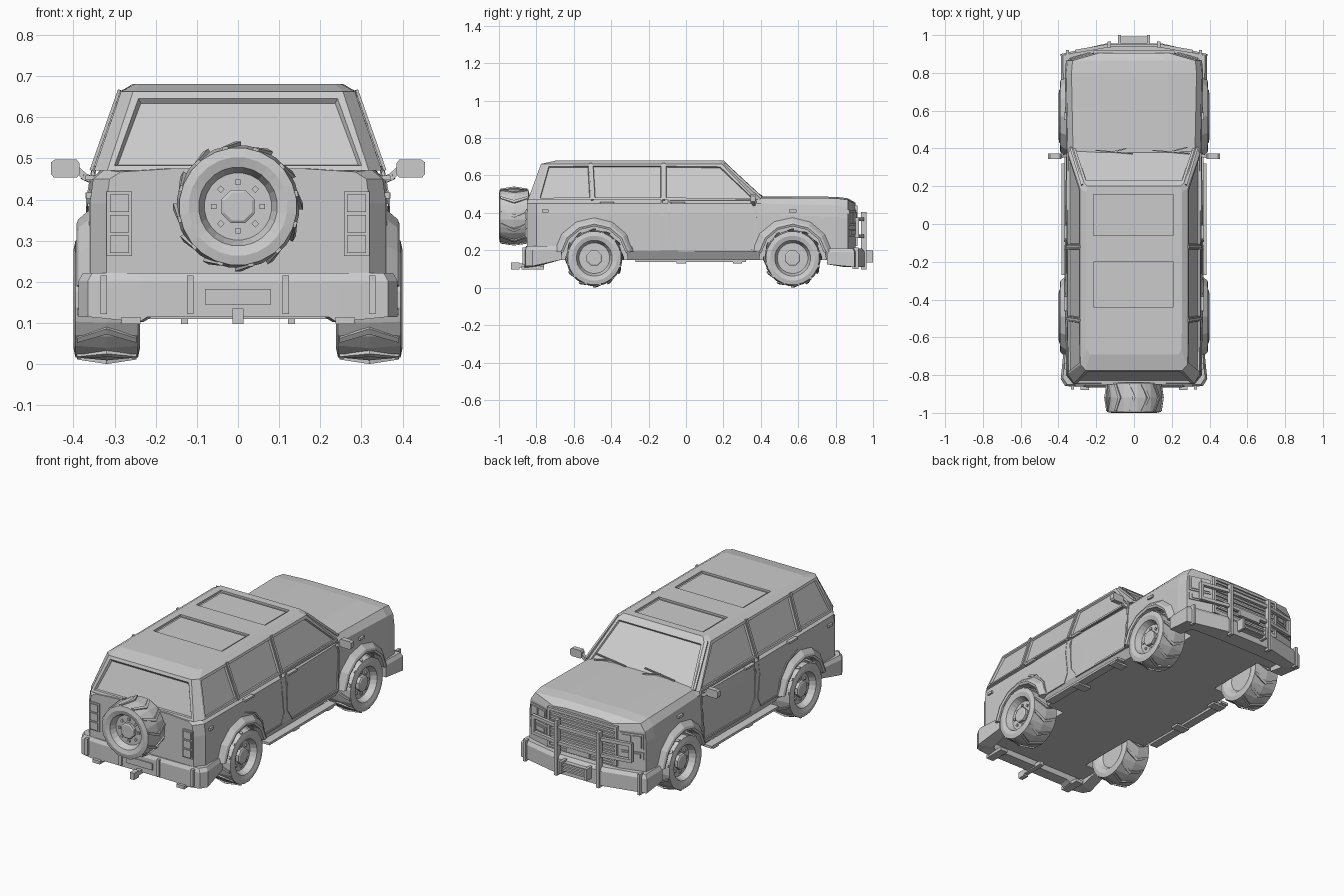
import bpy, bmesh, math
from mathutils import Vector

if "Cube" in bpy.data.objects:
    bpy.data.objects.remove(bpy.data.objects["Cube"])

TAU = math.tau


def finish(bm, name, mirror=False):
    bmesh.ops.recalc_face_normals(bm, faces=bm.faces)
    me = bpy.data.meshes.new(name)
    bm.to_mesh(me)
    bm.free()
    ob = bpy.data.objects.new(name, me)
    bpy.context.collection.objects.link(ob)
    if mirror:
        ob.modifiers.new("Mirror", 'MIRROR').use_mirror_merge = False
    return ob


def loft(bm, rings):
    """Skin a list of equal-length rings and cap both ends."""
    vs = [[bm.verts.new(p) for p in r] for r in rings]
    n = len(vs[0])
    for a, b in zip(vs, vs[1:]):
        for i in range(n):
            bm.faces.new((a[i], a[(i + 1) % n], b[(i + 1) % n], b[i]))
    bm.faces.new(vs[0])
    bm.faces.new(vs[-1])
    return vs


def box(bm, x0, x1, y0, y1, z0, z1):
    loft(bm, [[(x0, y0, z), (x1, y0, z), (x1, y1, z), (x0, y1, z)] for z in (z0, z1)])


def boxes(name, items, mirror=False):
    bm = bmesh.new()
    for b in items:
        box(bm, *b)
    return finish(bm, name, mirror)


def strip(bm, pts, w):
    """Square bar along a polyline."""
    for a, b in zip(pts, pts[1:]):
        a, b = Vector(a), Vector(b)
        d = (b - a).normalized()
        u = d.cross(Vector((0, 0, 1)) if abs(d.z) < .8 else Vector((0, 1, 0))).normalized() * w
        v = d.cross(u).normalized() * w
        e = d * w * .8
        loft(bm, [[p + u + v, p + u - v, p - u - v, p - u + v] for p in (a - e, b + e)])


def cut(ob, cutter):
    cutter.hide_render = True
    cutter.display_type = 'WIRE'
    m = ob.modifiers.new("Cut", 'BOOLEAN')
    m.object, m.operation, m.solver = cutter, 'DIFFERENCE', 'EXACT'


WHEEL_Y, WHEEL_Z = (-.49, .57), .158

# lower body: sections along y (y, half width, shoulder z, top z)
bm = bmesh.new()
rings = []
for y, w, zs, zt in [(-.85, .32, .45, .475), (-.80, .36, .45, .48), (0, .366, .45, .48),
                     (.40, .358, .45, .488), (.80, .366, .44, .486), (.865, .36, .43, .478),
                     (.905, .22, .42, .455)]:
    half = [(w - .03, .148), (w, .20), (w, zs - .06), (w - .008, zs), (w - .035, zt - .008), (w * .5, zt)]
    rings.append([(x, y, z) for x, z in half] + [(-x, y, z) for x, z in reversed(half)])
loft(bm, rings)
body = finish(bm, "lower_body")

# wheel wells
bm = bmesh.new()
for s in (1, -1):
    for wy in WHEEL_Y:
        loft(bm, [[(s * x, wy + .178 * math.cos(TAU * i / 16), WHEEL_Z + .178 * math.sin(TAU * i / 16))
                   for i in range(16)] for x in (.225, .5)])
cut(body, finish(bm, "wheel_well_cutter"))

# cabin with inset windows
bm = bmesh.new()
levels = [(.47, [(.325, .41), (.35, .375), (.354, -.12), (.354, -.50), (.35, -.795), (.318, -.845)]),
          (.662, [(.265, .22), (.287, .19), (.287, -.12), (.287, -.51), (.284, -.745), (.255, -.775)]),
          (.681, [(.245, .20), (.255, .17), (.255, -.12), (.255, -.51), (.25, -.67), (.235, -.69)])]
loft(bm, [[(x, y, z) for x, y in h] + [(-x, y, z) for x, y in reversed(h)] for z, h in levels])
bm.faces.ensure_lookup_table()
bmesh.ops.recalc_face_normals(bm, faces=bm.faces)
windows = [bm.faces[i] for i in (1, 2, 3, 7, 8, 9, 11)]
rear = [bm.faces[5]]
bmesh.ops.inset_individual(bm, faces=windows, thickness=.018, depth=0)
bmesh.ops.inset_individual(bm, faces=windows, thickness=.004, depth=-.010)
bmesh.ops.inset_individual(bm, faces=rear, thickness=.022, depth=0)
bmesh.ops.inset_individual(bm, faces=rear, thickness=.010, depth=-.012)
cabin = finish(bm, "cabin")

# roof hatches
cut(cabin, boxes("hatch_cutter", [(-.215, .21, -.06, .155, .670, .7), (-.215, .21, -.44, -.20, .670, .7)]))
boxes("hatch_glass", [(-.203, .198, -.048, .143, .665, .674), (-.203, .198, -.428, -.212, .665, .674)])

# pillars and door seams
bm = bmesh.new()
strip(bm, [(.352, -.12, .475), (.287, -.12, .66)], .007)
strip(bm, [(.352, -.50, .475), (.287, -.51, .66)], .007)
strip(bm, [(.333, .40, .485), (.275, .21, .660)], .006)
finish(bm, "window_pillars", True)
bm = bmesh.new()
strip(bm, [(.352, .37, .47), (.352, -.09, .47), (.364, -.09, .40), (.364, -.085, .26), (.364, -.04, .198),
           (.362, .36, .198), (.357, .375, .40), (.350, .37, .47)], .005)
strip(bm, [(.352, -.13, .47), (.364, -.13, .38), (.364, -.115, .25), (.364, -.14, .20), (.364, -.29, .20)], .004)
strip(bm, [(.362, -.46, .385), (.365, -.37, .35), (.365, -.31, .28), (.365, -.29, .20)], .004)
finish(bm, "door_seams", True)
boxes("door_handles", [(.35, .370, -.46, -.385, .447, .458), (.35, .370, -.08, -.005, .447, .458)], True)
boxes("side_markers", [(.35, .368, -.77, -.735, .403, .417), (.35, .370, .55, .59, .403, .417)], True)
boxes("side_steps", [(.335, .383, -.27, .32, .137, .150), (.30, .38, -.05, 0, .128, .14),
                     (.30, .38, .25, .30, .128, .14)], True)

# fender flares
bm = bmesh.new()
for wy in WHEEL_Y:
    rings = []
    for i in range(7):
        a = math.radians(10 + 160 * i / 6)
        rings.append([(x, wy + r * math.cos(a), WHEEL_Z + r * math.sin(a))
                      for x, r in ((.34, .170), (.388, .170), (.393, .182), (.388, .194), (.355, .222))])
    loft(bm, rings)
finish(bm, "fender_flares", True)


# wheels: lathed tyre and rim, chevron tread, hub and bolts
def wheel(parts, place):
    tyre, tread, hub = parts
    ring = lambda a, r, n=24: [place(a, r, TAU * (i + .5) / n) for i in range(n)]
    loft(tyre, [ring(a, r) for a, r in [(-.055, .08), (-.074, .096), (-.081, .120), (-.076, .143), (0, .150),
                                        (.076, .143), (.081, .120), (.074, .096), (.064, .092),
                                        (.040, .082), (.040, .03)]])
    for i in range(12):
        t = TAU * i / 12
        loft(tread, [[place(a, r, t + o + k) for r, k in ((.13, -.05), (rt, -.05), (rt, .05), (.13, .05))]
                     for a, rt, o in ((-.072, .149, .22), (0, .158, 0), (.072, .149, .22))])
    loft(hub, [ring(.03, .044, 8), ring(.056, .044, 8), ring(.060, .037, 8)])
    for i in range(8):
        t = TAU * i / 8
        loft(hub, [[place(a, r, t + k) for r, k in ((.053, -.12), (.066, -.1), (.066, .1), (.053, .12))]
                   for a in (.035, .047)])


parts = [bmesh.new() for _ in range(3)]
for wy in WHEEL_Y:
    wheel(parts, lambda a, r, t: (.319 + a, wy + r * math.cos(t), WHEEL_Z + r * math.sin(t)))
for p, n in zip(parts, ("tyres", "tyre_treads", "wheel_hubs")):
    finish(p, n, True)
parts = [bmesh.new() for _ in range(3)]
wheel(parts, lambda a, r, t: (r * math.cos(t), -.919 - a, .383 + r * math.sin(t)))
for p, n in zip(parts, ("spare_tyre", "spare_tread", "spare_hub")):
    finish(p, n)


# bumpers swept around the plan outline: (outer x, outer y, inner x, inner y, bottom z)
def bumper(name, path, top):
    full = path + [(-a, b, -c, d, z) for a, b, c, d, z in reversed(path)]
    bm = bmesh.new()
    loft(bm, [[(a, b, z), (a, b, top - .02), (a * .85 + c * .15, b * .85 + d * .15, top), (c, d, top), (c, d, z)]
              for a, b, c, d, z in full])
    finish(bm, name)


bumper("front_bumper", [(.385, .755, .31, .755, .125), (.388, .90, .31, .85, .11), (.15, .955, .15, .86, .11)], .21)
bumper("rear_bumper", [(.372, -.665, .31, -.665, .15), (.388, -.82, .31, -.79, .115),
                       (.365, -.858, .29, -.80, .115), (.24, -.865, .23, -.80, .102),
                       (.22, -.865, .21, -.80, .115)], .222)
boxes("rear_bumper_strips", [(.108, .124, -.875, -.86, .122, .215), (.318, .334, -.875, -.855, .122, .215),
                             (.237, .283, -.88, -.76, .097, .115)], True)
boxes("number_plate", [(-.08, .08, -.871, -.86, .145, .182)])
boxes("tow_hitch", [(-.013, .013, -.90, -.76, .108, .130), (-.013, .013, -.935, -.89, .098, .135)])

# tail lights
boxes("tail_lights", [(.265, .311, -.862, -.84, z, z + .042) for z in (.27, .32, .37)], True)
boxes("tail_light_panels", [(.257, .319, -.856, -.84, .263, .42)], True)

# grille and headlights follow the angled front
boxes("grille_slats", [(-.20, .20, .89, .914, z, z + .011) for z in [.235 + .025 * i for i in range(8)]])
boxes("grille_frame", [(-.215, .215, .88, .918, .425, .44), (-.215, .215, .88, .918, .222, .234)])
boxes("grille_posts", [(.20, .215, .88, .918, .222, .44)], True)
bm = bmesh.new()
fx = lambda x, off: .905 - (x - .22) * .286 + off
for x0, x1, z0, z1, off in [(.228, .348, .33, .415, .005), (.236, .285, .34, .405, .010), (.293, .34, .34, .405, .010),
                            (.228, .348, .275, .315, .005), (.24, .335, .283, .307, .010)]:
    loft(bm, [[(x0, fx(x0, o), z0), (x1, fx(x1, o), z0), (x1, fx(x1, o), z1), (x0, fx(x0, o), z1)]
              for o in (-.02, off)])
finish(bm, "headlights", True)

# bull bar and winch
bm = bmesh.new()
for z in (.275, .365):
    strip(bm, [(-.30, .915, z), (-.13, .945, z), (.13, .945, z), (.30, .915, z)], .009)
for s in (1, -1):
    strip(bm, [(s * .30, .915, .275), (s * .30, .915, .365)], .009)
finish(bm, "bull_bar")
boxes("bull_bar_uprights", [(.121, .139, .935, .965, .097, .405), (.345, .36, .89, .922, .10, .215)], True)
boxes("winch", [(-.075, .075, .94, .980, .145, .19), (-.085, -.07, .94, 1, .135, .20), (.07, .085, .94, 1, .135, .20),
                (-.07, .07, .98, .993, .15, .16), (-.07, .07, .98, .993, .175, .185), (-.07, .07, .94, .956, .24, .268)])

# mirrors
bm = bmesh.new()
loft(bm, [[(.385, y, .462), (.392, y, .453), (.447, y, .453), (.455, y, .462), (.455, y, .49), (.445, y, .497),
           (.392, y, .497), (.385, y, .488)] for y in (.345, .372)])
strip(bm, [(.35, .365, .445), (.372, .36, .455), (.39, .36, .472)], .008)
finish(bm, "mirrors", True)

# wipers
bm = bmesh.new()
for x in (-.20, .10):
    strip(bm, [(x, .390, .494), (x + .19, .372, .506)], .003)
    strip(bm, [(x + .09, .382, .502), (x + .18, .405, .490)], .003)
finish(bm, "wipers")
